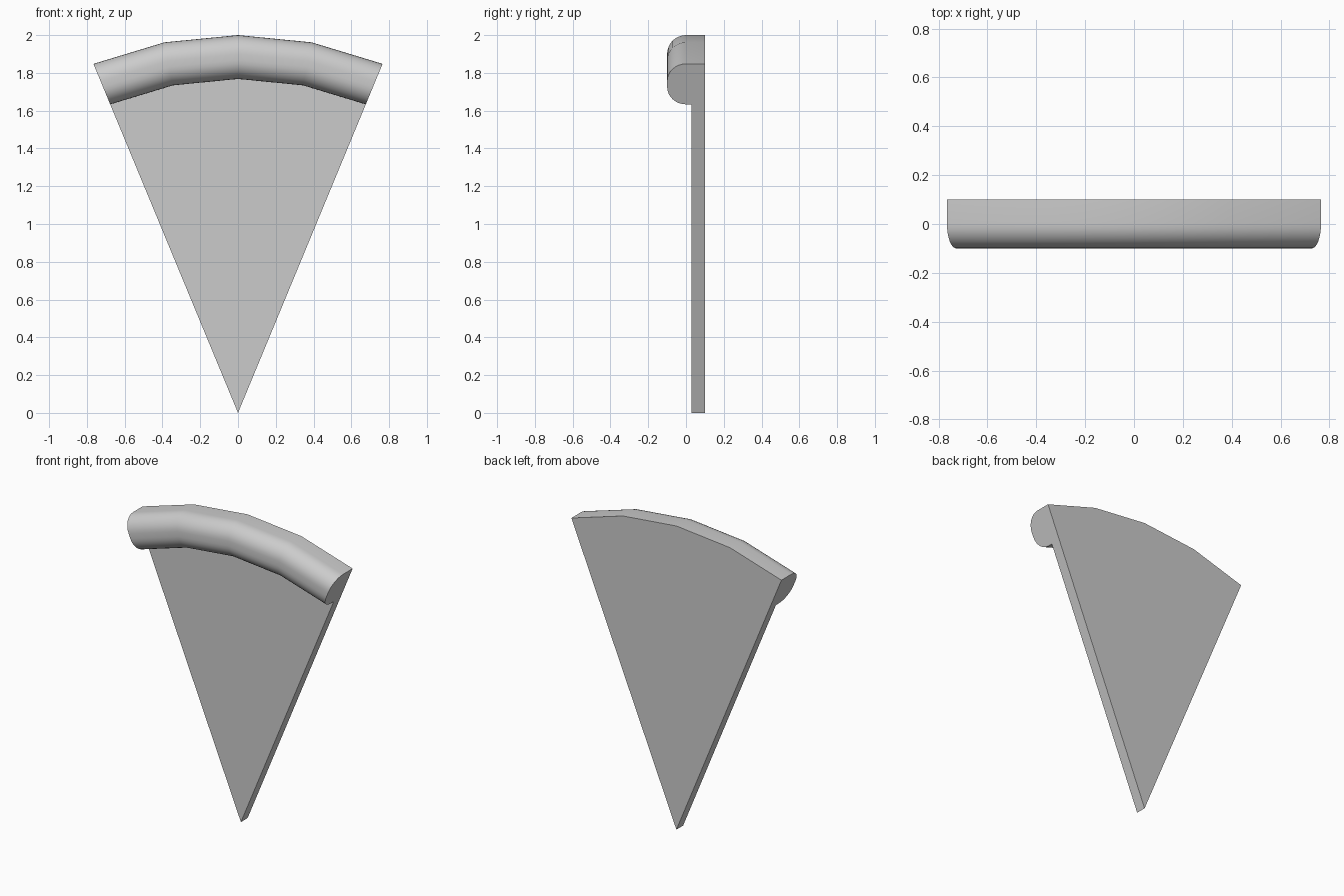
import bpy
import bmesh
from math import sin, cos, pi, radians

cube = bpy.data.objects.get("Cube")
if cube:
    bpy.data.objects.remove(cube, do_unlink=True)

RADIUS, INNER = 2.0, 1.768      # outer and inner radius of the rim
BACK, FRONT, SLAB = 0.1, -0.1, 0.03
ROUND = 0.1                     # rim corner radius
SPAN, STEPS = radians(45), 4

grey = bpy.data.materials.new("plain_grey")
grey.use_nodes = True
colour = (0.6, 0.6, 0.6, 1)
grey.diffuse_color = colour
grey.node_tree.nodes["Principled BSDF"].inputs["Base Color"].default_value = colour


def sweep(name, profile):
    """Sweep a closed (radius, y) profile through the wedge angle and cap both ends."""
    bm = bmesh.new()
    rings = []
    for i in range(STEPS + 1):
        a = SPAN * (i / STEPS - 0.5)
        rings.append([bm.verts.new((r * sin(a), y, r * cos(a))) for r, y in profile])
    count = len(profile)
    for a, b in zip(rings, rings[1:]):
        for j in range(count):
            k = (j + 1) % count
            bm.faces.new((a[j], a[k], b[k], b[j]))
    bm.faces.new(rings[0])
    bm.faces.new(rings[-1])
    bmesh.ops.remove_doubles(bm, verts=bm.verts, dist=0.0001)
    bmesh.ops.recalc_face_normals(bm, faces=bm.faces)
    mesh = bpy.data.meshes.new(name)
    bm.to_mesh(mesh)
    bm.free()
    mesh.materials.append(grey)
    obj = bpy.data.objects.new(name, mesh)
    bpy.context.collection.objects.link(obj)
    bpy.ops.object.select_all(action="DESELECT")
    obj.select_set(True)
    bpy.context.view_layer.objects.active = obj
    bpy.ops.object.shade_smooth_by_angle(angle=radians(30))
    return obj


def corner(radius, start):
    """Quarter arc of the rim profile around a corner centre."""
    angles = [start + pi / 2 * i / 8 for i in range(9)]
    return [(radius + ROUND * cos(t), FRONT + ROUND + ROUND * sin(t)) for t in angles]


# Thin flat wedge, pointed at the bottom
sweep("wedge_base", [(0, SLAB), (INNER, SLAB), (INNER, BACK), (0, BACK)])

# Thick rim with rounded front corners
rim = [(INNER, BACK)] + corner(INNER + ROUND, pi) + corner(RADIUS - ROUND, 1.5 * pi)
sweep("rounded_rim", rim + [(RADIUS, BACK)])
